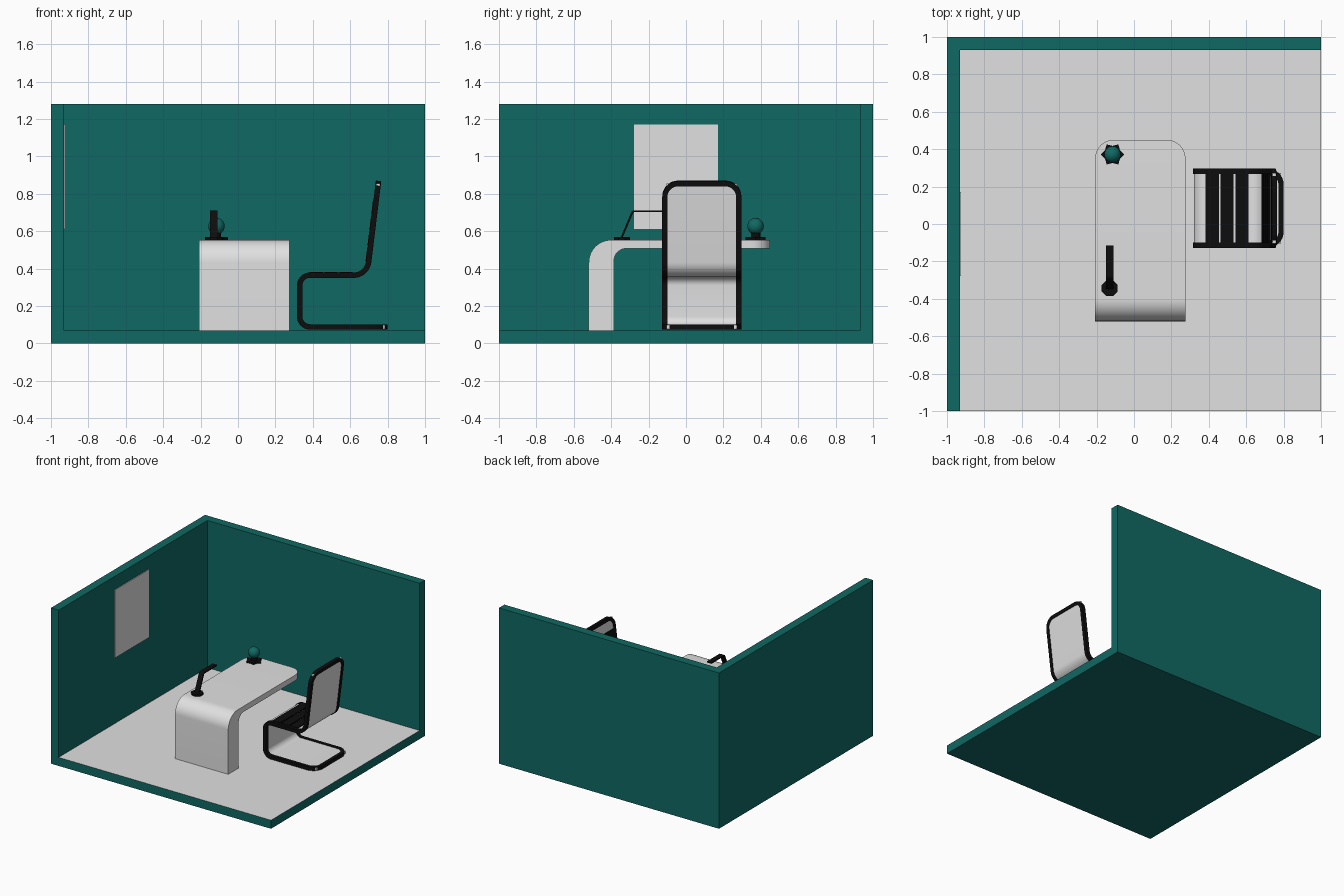
import bpy, bmesh, math
from mathutils import Vector

if "Cube" in bpy.data.objects:
    bpy.data.objects.remove(bpy.data.objects["Cube"])


def material(name, r, g, b):
    m = bpy.data.materials.new(name)
    m.diffuse_color = (r, g, b, 1)
    m.use_nodes = True
    m.node_tree.nodes["Principled BSDF"].inputs["Base Color"].default_value = m.diffuse_color
    return m


TEAL = material("deep teal", 0.005, 0.14, 0.125)
LIGHT = material("light grey", 0.75, 0.75, 0.75)
BLACK = material("black", 0.004, 0.004, 0.004)


def finish(name, bm, mat, smooth=False):
    bmesh.ops.recalc_face_normals(bm, faces=bm.faces)
    me = bpy.data.meshes.new(name)
    bm.to_mesh(me)
    bm.free()
    me.materials.append(mat)
    ob = bpy.data.objects.new(name, me)
    bpy.context.collection.objects.link(ob)
    if smooth:
        bpy.ops.object.select_all(action='DESELECT')
        ob.select_set(True)
        bpy.context.view_layer.objects.active = ob
        bpy.ops.object.shade_smooth_by_angle(angle=math.radians(35))
    return ob


def box(name, lo, hi, mat):
    bm = bmesh.new()
    bmesh.ops.create_cube(bm, size=1)
    for v in bm.verts:
        v.co = [lo[i] + (v.co[i] + 0.5) * (hi[i] - lo[i]) for i in range(3)]
    return finish(name, bm, mat)


def fillet(pts, radii, n=10):
    """Open 2D polyline with rounded inner corners."""
    p = [Vector(q) for q in pts]
    out = [p[0]]
    for i, r in enumerate(radii, 1):
        a, b = (p[i - 1] - p[i]).normalized(), (p[i + 1] - p[i]).normalized()
        half = a.angle(b) / 2
        c = p[i] + (a + b).normalized() * r / math.sin(half)
        s, e = p[i] + a * r / math.tan(half) - c, p[i] + b * r / math.tan(half) - c
        turn = s.angle(e)
        for k in range(n + 1):
            t = k / n
            out.append(c + (s * math.sin((1 - t) * turn) + e * math.sin(t * turn)) / math.sin(turn))
    return out + [p[-1]]


def prism(bm, outline, axis, lo, hi):
    """Extrude a 2D outline along x (yz outline) or z (xy outline)."""
    place = (lambda p, h: (h, p[0], p[1])) if axis == 'x' else (lambda p, h: (p[0], p[1], h))
    rings = [[bm.verts.new(place(p, h)) for p in outline] for h in (lo, hi)]
    n = len(outline)
    for i in range(n):
        j = (i + 1) % n
        bm.faces.new((rings[0][i], rings[0][j], rings[1][j], rings[1][i]))
    for r in rings:
        bm.faces.new(r)


# Room: base with pale floor, two walls, wall panel
base = box("room_base", (-1, -1, 0), (1, 1, 0.07), TEAL)
base.data.materials.append(LIGHT)
for f in base.data.polygons:
    f.material_index = 1 if f.normal.z > 0.5 else 0
box("left_wall", (-1, -1, 0.07), (-0.93, 1, 1.28), TEAL)
box("back_wall", (-0.93, 0.93, 0.07), (1, 1, 1.28), TEAL)
box("wall_picture", (-0.93, -0.277, 0.612), (-0.924, 0.17, 1.17), LIGHT)

# Desk: bent slab with one leg and rounded free end
outer = fillet([(-0.52, 0.07), (-0.52, 0.553), (0.45, 0.553)], [0.12], 14)
inner = fillet([(0.45, 0.507), (-0.385, 0.507), (-0.385, 0.07)], [0.065], 10)
bm = bmesh.new()
prism(bm, outer + inner, 'x', -0.208, 0.275)
ends = [e for e in bm.edges if all(v.co.y > 0.44 for v in e.verts)
        and abs(e.verts[0].co.x - e.verts[1].co.x) < 1e-4]
bmesh.ops.bevel(bm, geom=ends, offset=0.1, segments=10, profile=0.5, affect='EDGES')
finish("desk", bm, LIGHT, True)

# Desk lamp: eight sided foot and bent flat arm
bm = bmesh.new()
foot = [(-0.13 + 0.046 * math.cos((i + 0.5) * math.pi / 4),
         -0.343 + 0.046 * math.sin((i + 0.5) * math.pi / 4)) for i in range(8)]
prism(bm, foot, 'z', 0.553, 0.57)
finish("lamp_foot", bm, BLACK)
top = fillet([(-0.35, 0.565), (-0.288, 0.712), (-0.115, 0.712)], [0.02], 5)
low = fillet([(-0.115, 0.702), (-0.281, 0.702), (-0.339, 0.565)], [0.012], 5)
bm = bmesh.new()
prism(bm, top + low, 'x', -0.151, -0.11)
finish("lamp_arm", bm, BLACK, True)

# Globe on a star-shaped stand
GX, GY = -0.115, 0.372
bm = bmesh.new()
star = []
for i in range(12):
    r = 0.062 if i % 2 == 0 else 0.046
    star.append((GX + r * math.cos(i * math.pi / 6), GY + r * math.sin(i * math.pi / 6)))
prism(bm, star, 'z', 0.553, 0.568)
neck = [(GX + 0.025 * math.cos(i * math.pi / 6), GY + 0.025 * math.sin(i * math.pi / 6)) for i in range(12)]
prism(bm, neck, 'z', 0.568, 0.592)
finish("globe_stand", bm, BLACK)
bm = bmesh.new()
bmesh.ops.create_uvsphere(bm, u_segments=24, v_segments=14, radius=0.044)
bmesh.ops.translate(bm, verts=bm.verts, vec=(GX, GY, 0.627))
finish("globe", bm, TEAL, True)

# Chair: everything follows one bent side profile in xz
PROFILE = fillet([(0.788, 0.088), (0.33, 0.088), (0.33, 0.365), (0.69, 0.365), (0.75, 0.857)],
                 [0.055, 0.055, 0.08])
DIST = [0.0]
for a, b in zip(PROFILE, PROFILE[1:]):
    DIST.append(DIST[-1] + (b - a).length)
L = DIST[-1]
Y0, Y1 = -0.127, 0.296


def on_chair(s, y, h):
    """Point at distance s along the profile, offset h (negative = sitter's side)."""
    def at(d):
        i = max(k for k in range(len(DIST) - 1) if DIST[k] <= max(d, 0))
        t = (d - DIST[i]) / (DIST[i + 1] - DIST[i])
        return PROFILE[i].lerp(PROFILE[i + 1], t)
    e = 0.003
    d = (at(s + e) - at(s - e)).normalized()
    p = at(s) + Vector((d.y, -d.x)) * h
    return (p.x, y, p.y)


def bent_strip(name, s0, s1, y0, y1, h0, h1, mat):
    ss = [s0] + [d for d in DIST if s0 + 0.002 < d < s1 - 0.002] + [s1]
    bm = bmesh.new()
    rings = [[bm.verts.new(on_chair(s, y, h)) for y, h in
              ((y0, h0), (y1, h0), (y1, h1), (y0, h1))] for s in ss]
    for a, b in zip(rings, rings[1:]):
        for i in range(4):
            j = (i + 1) % 4
            bm.faces.new((a[i], a[j], b[j], b[i]))
    bm.faces.new(rings[0])
    bm.faces.new(rings[-1])
    return finish(name, bm, mat, True)


# Chair frame: closed ring with rounded corners, wrapped on the profile
R, W, T, START, END = 0.085, 0.028, 0.0145, -0.012, L + 0.012


def frame_loop(inset):
    r, pts = R - inset, []
    rail = [d for d in DIST if START + R + 0.01 < d < END - R - 0.01]
    corners = [(START + R, Y0 + R, 180), (END - R, Y0 + R, 270),
               (END - R, Y1 - R, 0), (START + R, Y1 - R, 90)]
    for n, (cs, cy, a0) in enumerate(corners):
        for k in range(9):
            a = math.radians(a0 + k * 90 / 8)
            pts.append((cs + r * math.cos(a), cy + r * math.sin(a)))
        if n == 0:
            pts += [(d, Y0 + inset) for d in rail]
        if n == 2:
            pts += [(d, Y1 - inset) for d in reversed(rail)]
    return pts


bm = bmesh.new()
loops = [[bm.verts.new(on_chair(s, y, h)) for s, y in frame_loop(i)]
         for i, h in ((0, -T), (W, -T), (W, T), (0, T))]
n = len(loops[0])
for a in range(4):
    A, B = loops[a], loops[(a + 1) % 4]
    for i in range(n):
        j = (i + 1) % n
        bm.faces.new((A[i], A[j], B[j], B[i]))
finish("chair_frame", bm, BLACK, True)

# Chair sheet inside the frame
bent_strip("chair_sheet", START + 0.014, END - 0.014, Y0 + 0.024, Y1 - 0.024, -0.01, 0.01, LIGHT)

# Padding slats on seat and backrest
seat_s = min((d for d, p in zip(DIST, PROFILE) if p.y > 0.36 and p.x > 0.38), default=0)
seat_s = next(d for d, p in zip(DIST, PROFILE) if p.y > 0.3649 and p.x > 0.384)
back_s = DIST[-2]
for i in range(3):
    s = seat_s - 0.001 + i * 0.079
    bent_strip(f"seat_slat_{i + 1}", s, s + 0.07, Y0 + 0.025, Y1 - 0.025, -0.017, -0.005, BLACK)
for i in range(4):
    s = back_s + i * 0.085
    bent_strip(f"back_slat_{i + 1}", s, s + 0.076, Y0 + 0.025, Y1 - 0.025, -0.017, -0.005, BLACK)
